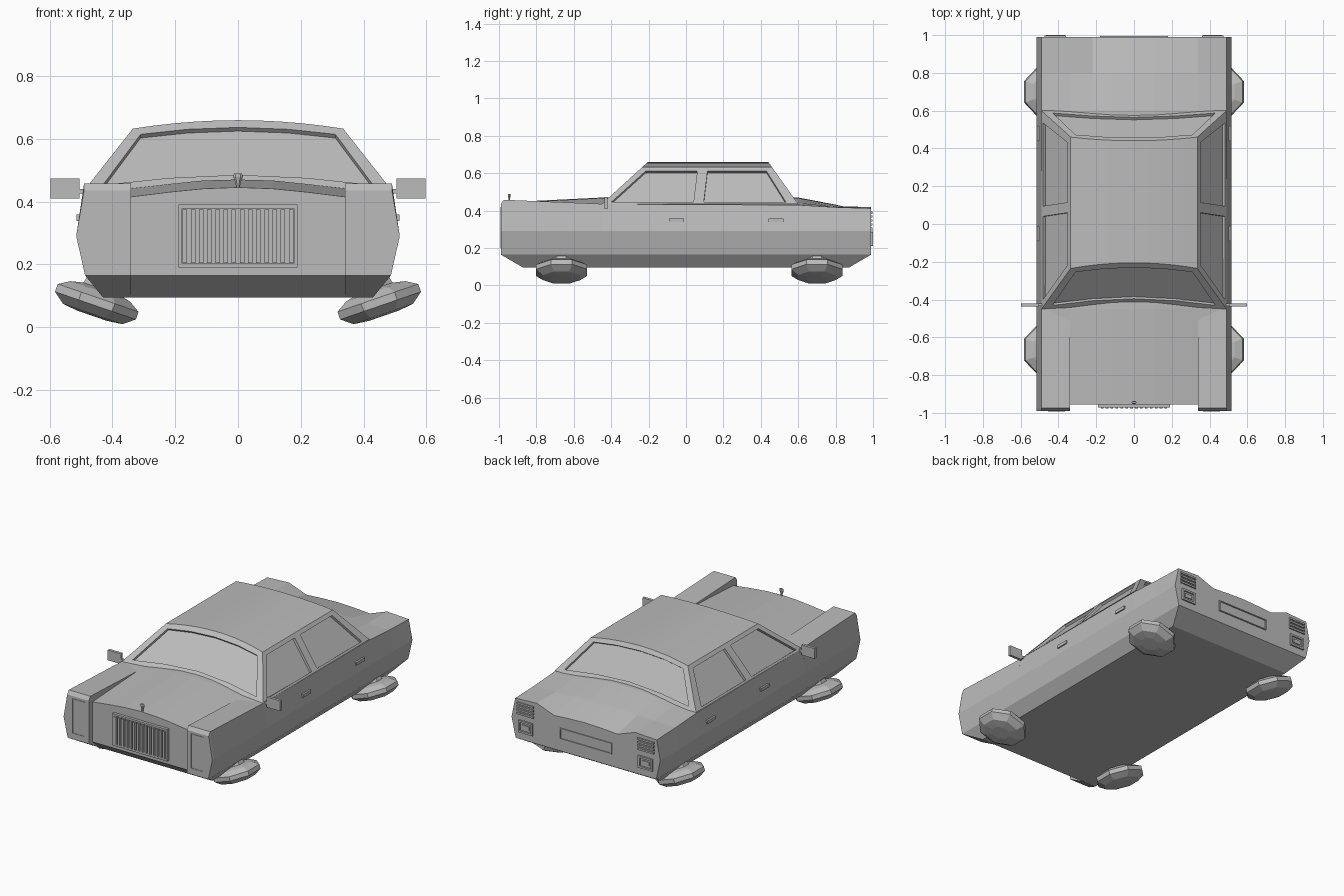
import bpy, bmesh
from math import sin, cos, pi, radians
from mathutils import Vector, Matrix

cube = bpy.data.objects.get("Cube")
if cube:
    bpy.data.objects.remove(cube)

GREY = (0.5, 0.5, 0.5, 1)
paint = bpy.data.materials.new("plain_grey")
paint.use_nodes = True
paint.diffuse_color = GREY
paint.node_tree.nodes["Principled BSDF"].inputs["Base Color"].default_value = GREY


def finish(name, bm):
    bmesh.ops.recalc_face_normals(bm, faces=bm.faces)
    mesh = bpy.data.meshes.new(name)
    bm.to_mesh(mesh)
    bm.free()
    mesh.materials.append(paint)
    obj = bpy.data.objects.new(name, mesh)
    bpy.context.scene.collection.objects.link(obj)
    return obj


def loft(name, rings, caps=True):
    """Skin closed rings of points in order."""
    bm = bmesh.new()
    rows = [[bm.verts.new(p) for p in ring] for ring in rings]
    n = len(rows[0])
    for a, b in zip(rows, rows[1:]):
        for j in range(n):
            bm.faces.new((a[j], a[(j + 1) % n], b[(j + 1) % n], b[j]))
    if caps:
        bm.faces.new(rows[0])
        bm.faces.new(rows[-1])
    return finish(name, bm)


def box(name, x, y, z):
    """Box from (low, high) ranges."""
    return loft(name, [[(x[0], y[0], h), (x[1], y[0], h), (x[1], y[1], h), (x[0], y[1], h)] for h in z])


def frame(name, x, z, y, t):
    """Four thin bars around a rectangle that faces along y."""
    box(name + "_top", x, y, (z[1] - t, z[1]))
    box(name + "_bottom", x, y, (z[0], z[0] + t))
    box(name + "_side_a", (x[0], x[0] + t), y, (z[0] + t, z[1] - t))
    box(name + "_side_b", (x[1] - t, x[1]), y, (z[0] + t, z[1] - t))


def span(s, a, b):
    return tuple(sorted((s * a, s * b)))


SIDES = (("left", 1), ("right", -1))

# Main body: crowned hood and boot, tucked lower edge
LOW = [(0.43, 0.095), (0.487, 0.165), (0.515, 0.29)]
TOP_X = (0.49, 0.34, 0.22, 0.11, 0)
STATIONS = [(-0.955, (0.40, 0.415, 0.43, 0.441, 0.445)),
            (-0.45, (0.435, 0.442, 0.456, 0.467, 0.47)),
            (0.6, (0.43, 0.442, 0.456, 0.467, 0.47)),
            (0.8, (0.418, 0.42, 0.422, 0.43, 0.432)),
            (0.99, (0.412, 0.42, 0.376, 0.383, 0.387))]
bm = bmesh.new()
rows = []
for y, tops in STATIONS:
    half = LOW + list(zip(TOP_X, tops))
    ring = half + [(-x, z) for x, z in reversed(half[:-1])]
    rows.append([bm.verts.new((x, max(-0.87, min(0.87, y)) if z < 0.1 else y, z)) for x, z in ring])
n = len(rows[0])
for a, b in zip(rows, rows[1:]):
    for j in range(n):
        bm.faces.new((a[j], a[(j + 1) % n], b[(j + 1) % n], b[j]))
for r in (rows[0], rows[-1]):
    bm.faces.new(r[1:-1])
    bm.faces.new((r[0], r[1], r[-2], r[-1]))
finish("body", bm)

# Raised front fenders
for side, s in SIDES:
    rings = []
    for y, top in ((-0.99, 0.435), (-0.975, 0.458), (-0.45, 0.436)):
        pts = [(0.34, 0.165)] + LOW[1:] + [(0.49, top), (0.34, top)]
        rings.append([(s * x, -0.99 if z < 0.3 and y < -0.9 and y == -0.99 else y, z) for x, z in pts])
    loft(side + "_front_fender", rings)
    loft(side + "_fender_underside", [[(s * x, y, z) for x, y, z in (
        (k, -0.99, 0.165), (k, -0.45, 0.165), (k, -0.45, 0.095), (k, -0.87, 0.095))] for k in (0.34, 0.43)])
    loft(side + "_fender_corner", [[(s * 0.43, -0.99, 0.165), (s * 0.487, -0.99, 0.165), (s * 0.43, -0.87, 0.095)],
                                   [(s * 0.43, -0.45, 0.165), (s * 0.487, -0.45, 0.165), (s * 0.43, -0.45, 0.095)]])

# Cabin with a crowned roof
BASE, EAVE = 0.435, 0.632
RISE = EAVE - BASE


def side_x(z):
    return 0.49 - (z - BASE) * 0.155 / RISE


def front_y(z):
    return -0.45 + (z - BASE) * 0.215 / RISE


def rear_y(z):
    return 0.6 - (z - BASE) * 0.14 / RISE


bm = bmesh.new()
arc = [(0.335 * k / 5, EAVE + 0.027 * (1 - (k / 5) ** 2)) for k in range(-5, 6)]
roof_front = [bm.verts.new((x, front_y(z), z)) for x, z in arc]
roof_rear = [bm.verts.new((x, rear_y(z), z)) for x, z in arc]
c = [bm.verts.new(p) for p in ((-0.49, -0.45, BASE), (0.49, -0.45, BASE), (0.49, 0.6, BASE), (-0.49, 0.6, BASE))]
for a in range(10):
    bm.faces.new((roof_front[a], roof_front[a + 1], roof_rear[a + 1], roof_rear[a]))
bm.faces.new([c[0], c[1]] + roof_front[::-1])
bm.faces.new([c[3], c[2]] + roof_rear[::-1])
bm.faces.new((c[1], c[2], roof_rear[-1], roof_front[-1]))
bm.faces.new((c[0], c[3], roof_rear[0], roof_front[0]))
bm.faces.new(c)
cabin = finish("cabin", bm)


# Recessed windows
def cut_window(name, pts, normal, depth=0.016):
    nv = Vector(normal).normalized()
    cutter = loft(name + "_cutter", [[Vector(p) + nv * d for p in pts] for d in (-depth, 0.03)])
    cutter.hide_render = True
    cutter.hide_viewport = True
    cutter.display_type = 'WIRE'
    mod = cabin.modifiers.new(name, 'BOOLEAN')
    mod.operation = 'DIFFERENCE'
    mod.solver = 'EXACT'
    mod.object = cutter


FRONT_WIN = [(-0.40, 0.445), (-0.215, 0.612), (0.06, 0.612), (0.04, 0.445)]
REAR_WIN = [(0.095, 0.445), (0.115, 0.612), (0.43, 0.612), (0.535, 0.445)]
for side, s in SIDES:
    for end, win in (("front", FRONT_WIN), ("rear", REAR_WIN)):
        cut_window(f"{side}_{end}_window", [(s * side_x(z), y, z) for y, z in win], (s * RISE, 0, 0.155))

screen = [(0.43, 0.453), (0.31, 0.614), (0.16, 0.63), (0, 0.636)]
screen += [(-x, z) for x, z in screen[-2::-1]] + [(-0.22, 0.475), (0, 0.485), (0.22, 0.475)]
cut_window("windscreen", [(x, front_y(z), z) for x, z in screen], (0, -RISE, 0.215))
cut_window("rear_screen", [(x, rear_y(z), z) for x, z in screen], (0, RISE, 0.14))

# Grille with upright bars, and hood ornament
frame("grille_frame", (-0.19, 0.19), (0.19, 0.39), (-0.972, -0.95), 0.012)
for k in range(14):
    x = -0.169 + k * 0.026
    box(f"grille_bar_{k + 1}", (x - 0.007, x + 0.007), (-0.978, -0.95), (0.205, 0.375))
loft("hood_ornament", [[(r * cos(k * pi / 3), -0.945 + 0.5 * r * sin(k * pi / 3), z) for k in range(6)]
                       for r, z in ((0.005, 0.435), (0.008, 0.46), (0.016, 0.48), (0.012, 0.49))])

for side, s in SIDES:
    # Headlamp outlines, rear lamps and slats
    frame(side + "_headlamp", span(s, 0.365, 0.455), (0.2, 0.42), (-0.993, -0.985), 0.005)
    frame(side + "_rear_lamp", span(s, 0.365, 0.465), (0.21, 0.285), (0.985, 1.0), 0.012)
    box(side + "_rear_lamp_lens", span(s, 0.39, 0.44), (0.985, 0.996), (0.235, 0.26))
    for k in range(4):
        z = 0.32 + k * 0.021
        box(f"{side}_rear_slat_{k + 1}", span(s, 0.36, 0.475), (0.985, 0.998), (z, z + 0.011))
    # Door mirrors
    box(side + "_mirror", span(s, 0.505, 0.597), (-0.437, -0.42), (0.41, 0.474))
    box(side + "_mirror_arm", span(s, 0.46, 0.51), (-0.435, -0.422), (0.425, 0.44))
    # Door handles
    for end, y in (("front", -0.05), ("rear", 0.48)):
        box(f"{side}_{end}_handle", span(s, 0.495, 0.514), (y - 0.04, y + 0.04), (0.338, 0.358))

# Rear number plate recess lip
frame("rear_plate", (-0.18, 0.18), (0.24, 0.31), (0.985, 0.996), 0.006)

# Tilted eight-sided hover pods on tapering struts
POD = [(0.05, -0.046), (0.1, -0.04), (0.136, -0.012), (0.136, 0.014), (0.1, 0.036), (0.06, 0.045), (0.042, 0.12)]
for side, s in SIDES:
    for end, y in (("front", -0.665), ("rear", 0.7)):
        place = Matrix.Translation((s * 0.45, y, 0.08)) @ Matrix.Rotation(radians(-19 * s), 4, 'Y')
        loft(f"{side}_{end}_pod", [[place @ Vector((r * cos((k + 0.5) * pi / 4) / cos(pi / 8),
                                                    r * sin((k + 0.5) * pi / 4) / cos(pi / 8), h))
                                    for k in range(8)] for r, h in POD])
